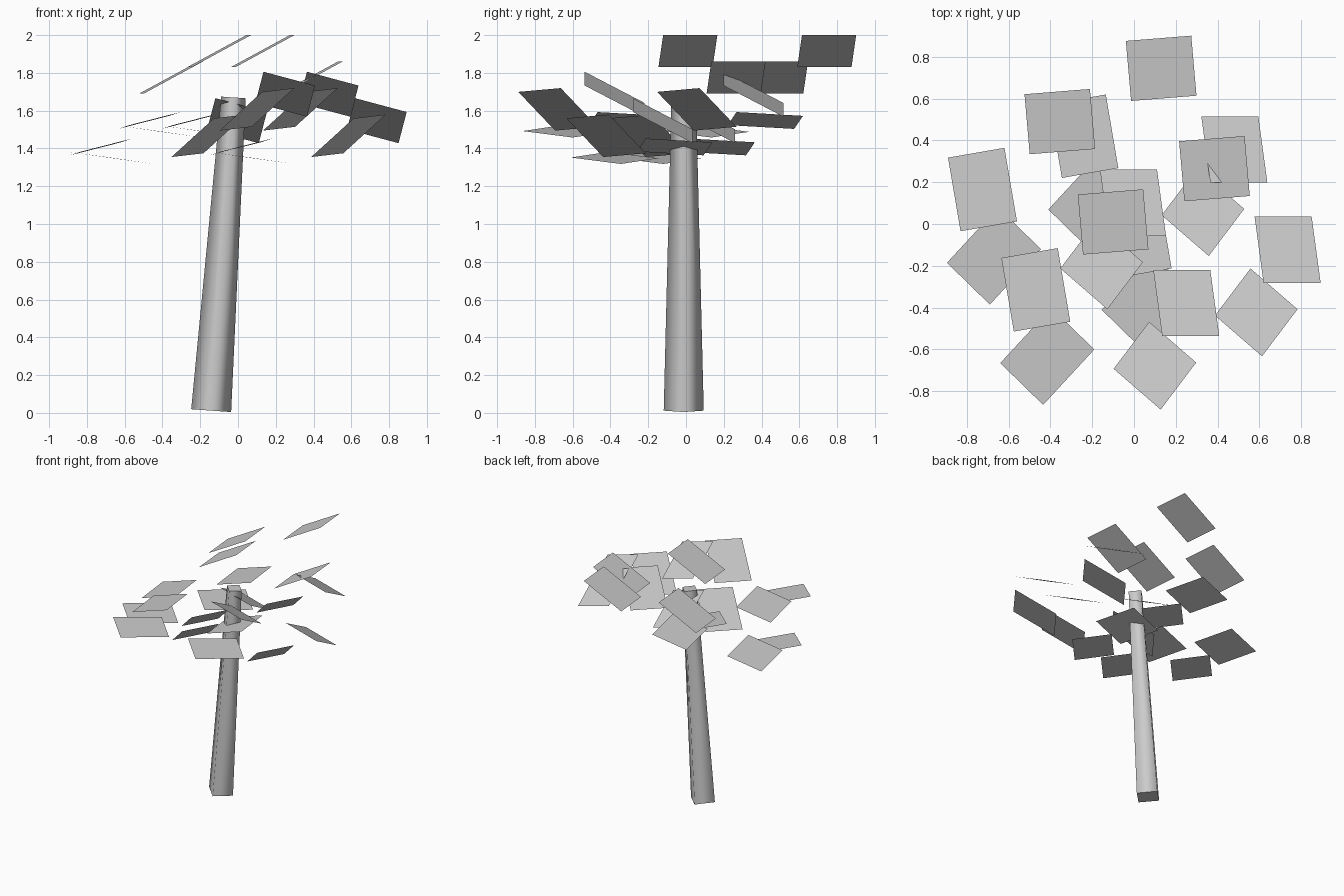
import bpy
import bmesh
import math
from mathutils import Vector, Matrix

cube = bpy.data.objects.get("Cube")
if cube:
    bpy.data.objects.remove(cube, do_unlink=True)

# One plain grey for everything
grey = bpy.data.materials.new("plain grey")
grey.use_nodes = True
grey.diffuse_color = (0.6, 0.6, 0.6, 1)
grey.node_tree.nodes["Principled BSDF"].inputs["Base Color"].default_value = (0.6, 0.6, 0.6, 1)


def add_object(name, bm):
    mesh = bpy.data.meshes.new(name)
    bm.to_mesh(mesh)
    bm.free()
    mesh.materials.append(grey)
    obj = bpy.data.objects.new(name, mesh)
    bpy.context.collection.objects.link(obj)
    return obj


# Leaning, tapered four-sided trunk with smooth sides
base, top = Vector((-0.142, -0.012, 0.012)), Vector((-0.024, -0.012, 1.67))
axis = top - base
bm = bmesh.new()
bmesh.ops.create_cone(bm, cap_ends=True, segments=4, radius1=0.106, radius2=0.065,
                      depth=axis.length)
lean = Matrix.Rotation(math.atan2(axis.x, axis.z), 4, "Y")
bmesh.ops.transform(bm, matrix=Matrix.Translation((base + top) / 2) @ lean, verts=bm.verts)
for face in bm.faces:
    face.smooth = abs(face.normal.z) < 0.7
for edge in bm.edges:
    edge.smooth = all(f.smooth for f in edge.link_faces)
add_object("trunk", bm)

# Five leaf orientations: centre and two edge vectors of the first leaf of each
leaf_kinds = {
    "upper_leaf": ((-0.10, 0.01, 1.915), (0.313, 0.025, 0.17), (-0.025, 0.287, 0)),
    "right_leaf": ((-0.47, -0.315, 1.548), (0.27, 0.047, 0.069), (-0.06, 0.352, -0.02)),
    "low_leaf": ((-0.415, -0.633, 1.49), (0.205, -0.20, -0.03), (0.245, 0.265, -0.034)),
    "front_leaf": ((0.10, -0.678, 1.607), (0.225, -0.195, 0.205), (0.17, 0.225, 0.02)),
    "left_leaf": ((0.25, -0.378, 1.687), (0.273, 0, -0.073), (-0.043, 0.317, -0.165)),
}

# Each orientation repeats on a turned two by two grid, alternating in height
step_u, step_v = Vector((0.485, 0.255, 0)), Vector((-0.255, 0.48, 0))
drop = Vector((0, 0, -0.14))
for name, (centre, side_a, side_b) in leaf_kinds.items():
    a, b = Vector(side_a) / 2, Vector(side_b) / 2
    for i in range(2):
        for j in range(2):
            c = Vector(centre) + step_u * i + step_v * j + drop * (i ^ j)
            bm = bmesh.new()
            bm.faces.new([bm.verts.new(p) for p in (c - a - b, c + a - b, c + a + b, c - a + b)])
            add_object(f"{name}_{2 * i + j + 1}", bm)
